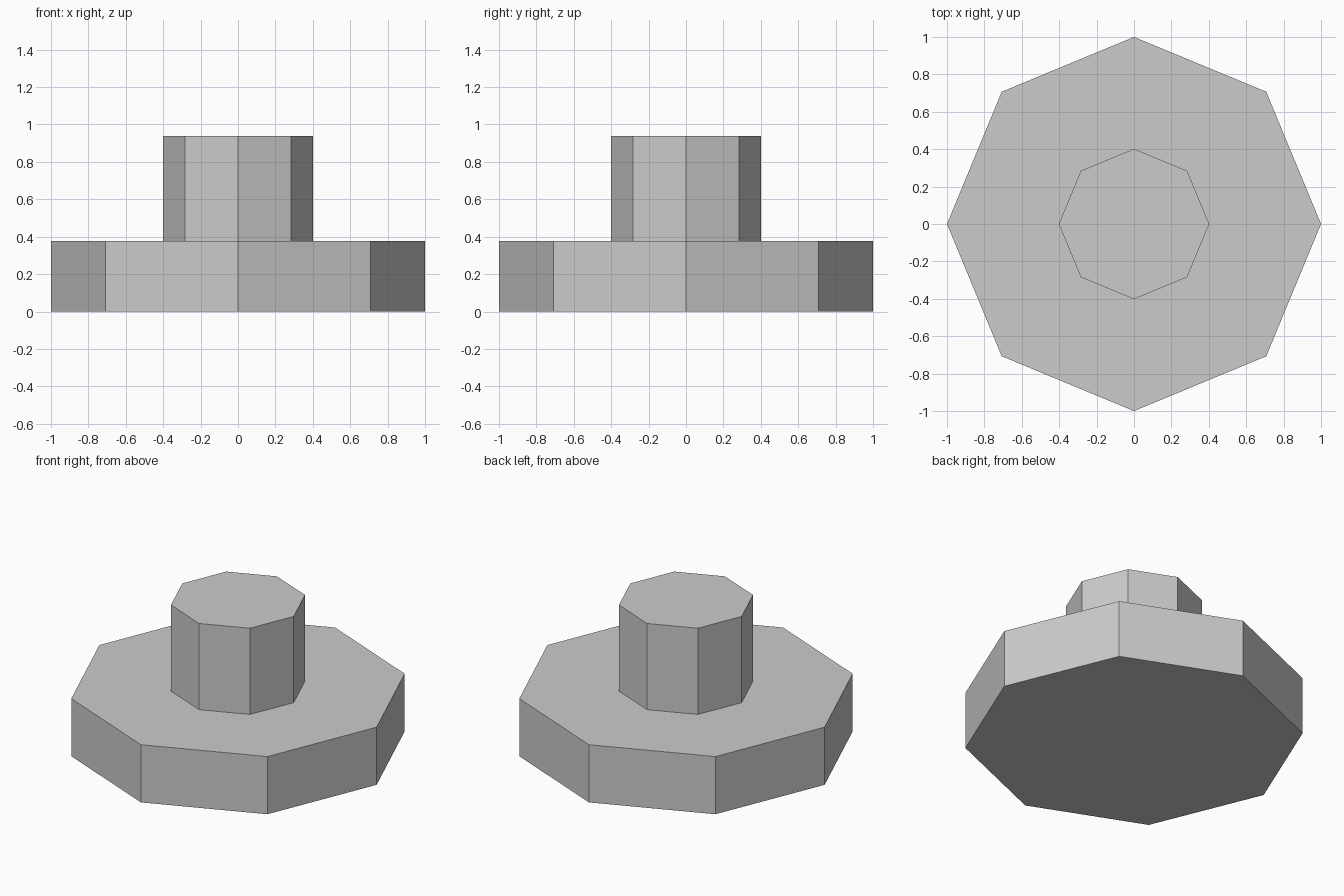
import bpy
from math import radians

default_cube = bpy.data.objects.get("Cube")
if default_cube:
    bpy.data.objects.remove(default_cube, do_unlink=True)

SIDES = 8
BASE_TOP = 0.376
POST_TOP = 0.938

# Single plain grey
grey = bpy.data.materials.new("light_grey")
grey.use_nodes = True
colour = (0.6, 0.6, 0.6, 1)
grey.diffuse_color = colour
grey.node_tree.nodes["Principled BSDF"].inputs["Base Color"].default_value = colour


def octagonal_prism(name, radius, bottom, top):
    """Flat-sided prism with corners on the x and y axes."""
    bpy.ops.mesh.primitive_cylinder_add(
        vertices=SIDES, radius=radius, depth=top - bottom,
        location=(0, 0, (bottom + top) / 2))
    prism = bpy.context.object
    prism.name = name
    prism.data.materials.append(grey)
    return prism


# Wide base with a narrow post standing on it
octagonal_prism("base", 1.0, 0, BASE_TOP)
octagonal_prism("post", 0.402, BASE_TOP, POST_TOP)
